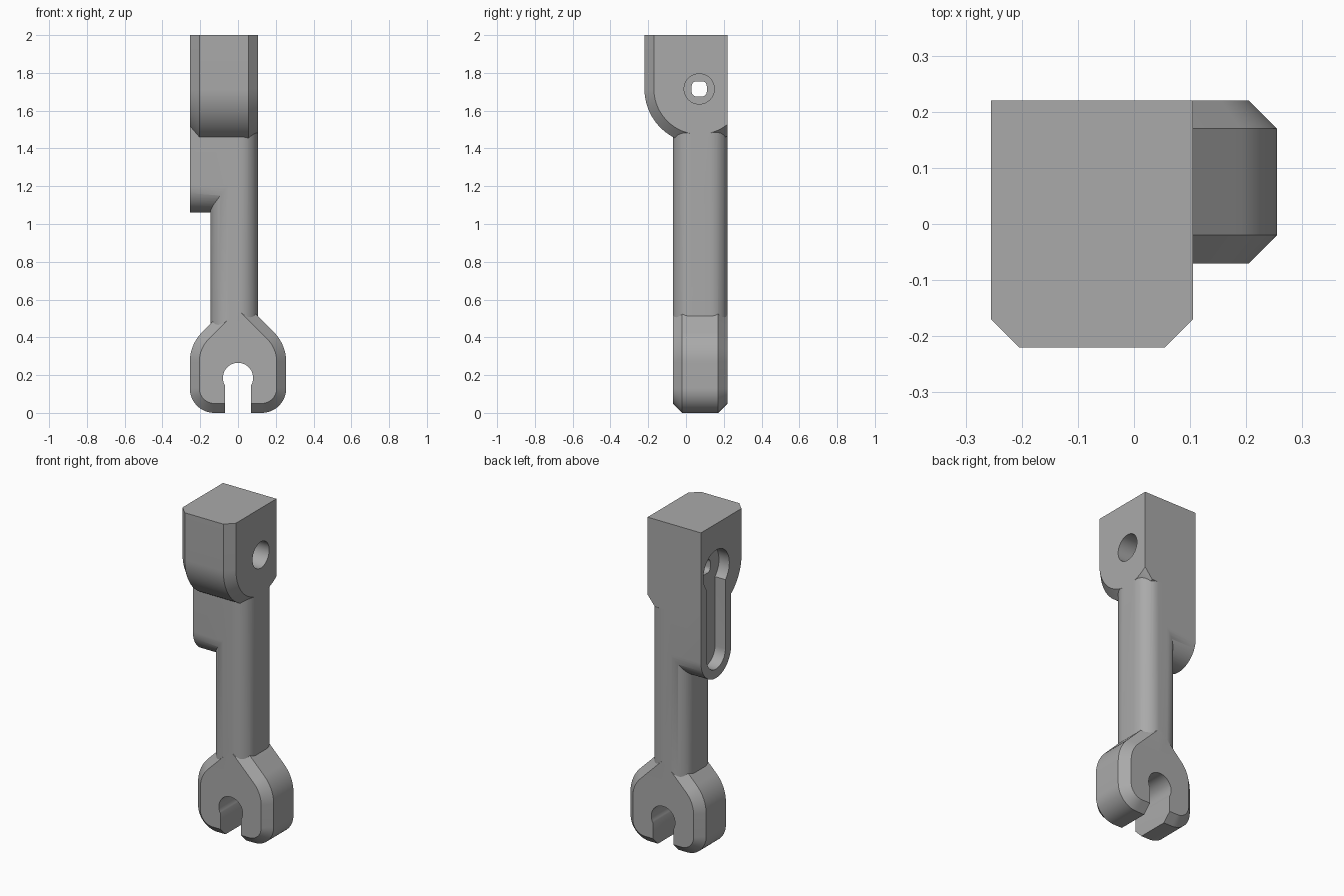
import bpy, bmesh
from math import sin, cos, radians
from mathutils import Vector

cube = bpy.data.objects.get("Cube")
if cube:
    bpy.data.objects.remove(cube)

grey = bpy.data.materials.new("mid_grey")
grey.use_nodes = True
colour = (0.4, 0.4, 0.4, 1)
grey.diffuse_color = colour
grey.node_tree.nodes["Principled BSDF"].inputs["Base Color"].default_value = colour


def arc(u, v, r, start, end, n=16):
    steps = [radians(start + (end - start) * i / n) for i in range(n + 1)]
    return [(u + r * cos(a), v + r * sin(a)) for a in steps]


def circle(u, v, r, n=48):
    return arc(u, v, r, 0, 360, n)[:-1]


def rounded_rect(u0, u1, v0, v1, r, n=10):
    return (arc(u1 - r, v1 - r, r, 0, 90, n) + arc(u0 + r, v1 - r, r, 90, 180, n)
            + arc(u0 + r, v0 + r, r, 180, 270, n) + arc(u1 - r, v0 + r, r, 270, 360, n))


def prism(name, points, axis, lo, hi, chamfer=0, trims=()):
    """Extrude a profile along an axis, chamfer both caps, then trim by planes."""
    def place(p, d):
        u, v = p
        return {"X": (d, u, v), "Y": (u, d, v), "Z": (u, v, d)}[axis]

    bm = bmesh.new()
    cap = bm.faces.new([bm.verts.new(place(p, lo)) for p in points])
    moved = bmesh.ops.extrude_face_region(bm, geom=[cap], use_keep_orig=True)["geom"]
    shift = Vector(place((0, 0), hi - lo))
    bmesh.ops.translate(bm, vec=shift, verts=[g for g in moved if isinstance(g, bmesh.types.BMVert)])
    bmesh.ops.recalc_face_normals(bm, faces=bm.faces)
    if chamfer:
        far = next(g for g in moved if isinstance(g, bmesh.types.BMFace))
        bmesh.ops.bevel(bm, geom=list(cap.edges) + list(far.edges), offset=chamfer,
                        segments=1, affect='EDGES', clamp_overlap=False)
    for co, no in trims:
        geom = bm.verts[:] + bm.edges[:] + bm.faces[:]
        cut = bmesh.ops.bisect_plane(bm, geom=geom, plane_co=co, plane_no=no, clear_outer=True)
        edges = [g for g in cut["geom_cut"] if isinstance(g, bmesh.types.BMEdge)]
        bmesh.ops.contextual_create(bm, geom=edges)
    bmesh.ops.recalc_face_normals(bm, faces=bm.faces)
    mesh = bpy.data.meshes.new(name)
    bm.to_mesh(mesh)
    bm.free()
    mesh.materials.append(grey)
    obj = bpy.data.objects.new(name, mesh)
    bpy.context.collection.objects.link(obj)
    return obj


def combine(target, other, operation):
    mod = target.modifiers.new(operation.lower(), 'BOOLEAN')
    mod.operation, mod.object, mod.solver = operation, other, 'EXACT'
    bpy.context.view_layer.objects.active = target
    bpy.ops.object.modifier_apply(modifier=mod.name)
    bpy.data.objects.remove(other)


# Shaft with rounded corners
body = prism("connector_arm", rounded_rect(-0.145, 0.105, -0.07, 0.22, 0.095), "Z", 0.36, 1.6)

# Side slab with a round lower end
slab = prism("side_slab", arc(0.075, 1.205, 0.145, 180, 360, 32) + [(0.22, 1.6), (-0.07, 1.6)],
             "X", -0.255, -0.02)

# Head block: chamfered round-bottomed profile, trimmed flat at the back and top
head = prism("head_block", arc(0.07, 1.715, 0.29, 180, 360, 48) + [(0.36, 2.3), (-0.22, 2.3)],
             "X", -0.255, 0.105, 0.05,
             [((0, 0.22, 0), (0, 1, 0)), ((0, 0, 2), (0, 0, 1))])

# Clip: mirrored teardrop outline with chamfered faces
half = [(0.0, 0.0)] + arc(0.125, 0.13, 0.13, -90, 0) + arc(0.033, 0.27, 0.222, 0, 45)
outline = half + [(0.0, 0.617)] + [(-u, v) for u, v in reversed(half[1:])]
clip = prism("clip", outline, "Y", -0.07, 0.22, 0.05)

for part in (slab, head, clip):
    combine(body, part, 'UNION')

# Clip opening, pin hole, square through hole and keyhole recess
cutters = [
    prism("clip_slot", [(-0.07, -0.1), (0.07, -0.1), (0.07, 0.18), (-0.07, 0.18)], "Y", -0.2, 0.4),
    prism("clip_bore", circle(0, 0.185, 0.08), "Y", -0.2, 0.4),
    prism("pin_hole", circle(0.07, 1.715, 0.08), "X", -0.1, 0.3),
    prism("square_hole", rounded_rect(0.03, 0.11, 1.675, 1.755, 0.025, 5), "X", -0.3, 0.2),
    prism("recess_round", circle(0.072, 1.715, 0.125), "X", -0.4, -0.185),
    prism("recess_channel", arc(0.075, 1.205, 0.09, 180, 360, 24) + [(0.165, 1.7), (-0.015, 1.7)],
          "X", -0.4, -0.185),
]
for cutter in cutters:
    combine(body, cutter, 'DIFFERENCE')

# Smooth the rounds, keep the chamfer edges sharp
bpy.ops.object.select_all(action='DESELECT')
body.select_set(True)
bpy.context.view_layer.objects.active = body
bpy.ops.object.shade_smooth_by_angle(angle=radians(30))
